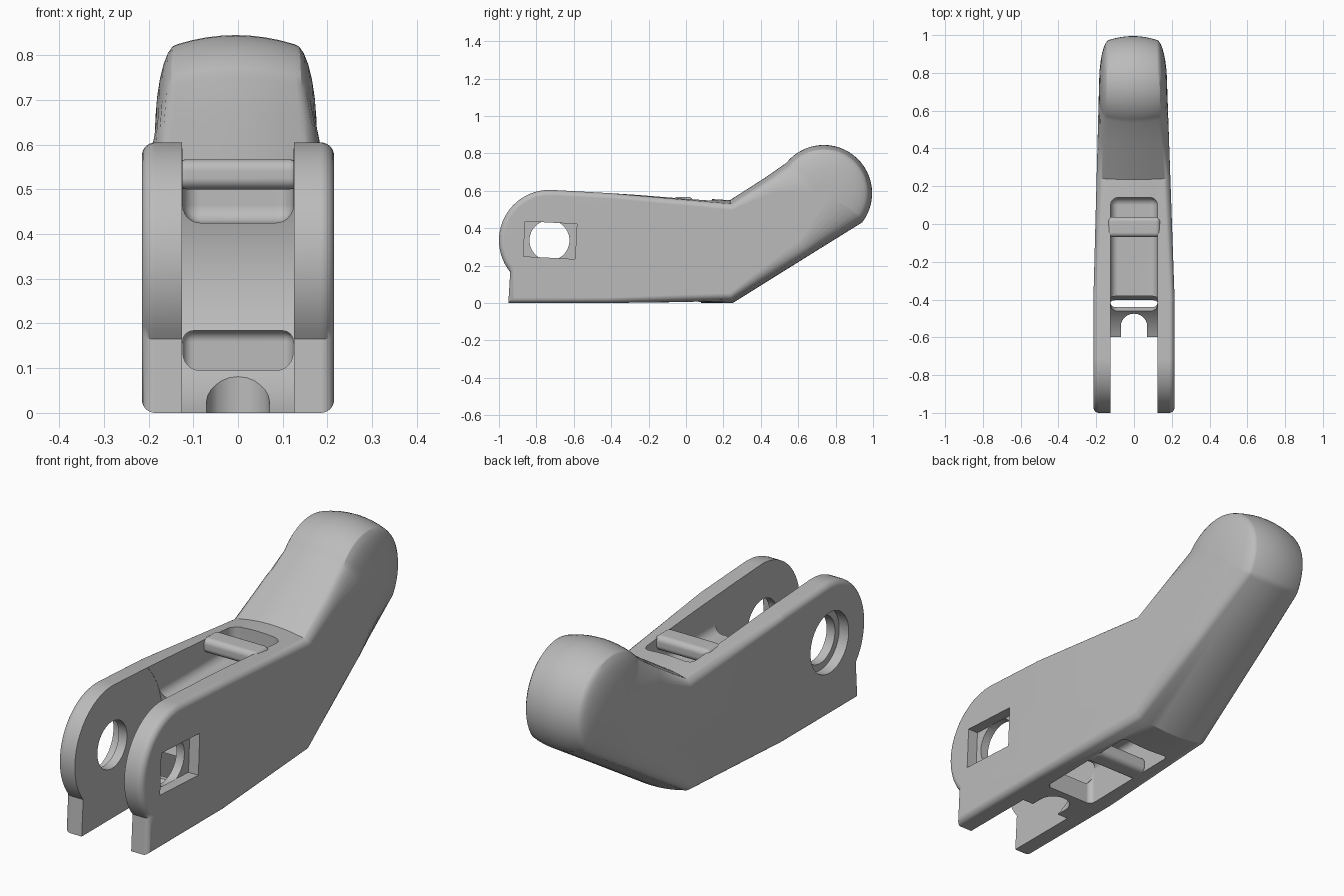
import bpy, bmesh, math
from mathutils import Vector, Matrix

if "Cube" in bpy.data.objects:
    bpy.data.objects.remove(bpy.data.objects["Cube"])

grey = bpy.data.materials.new("plain_grey")
grey.use_nodes = True
grey.diffuse_color = (0.5, 0.5, 0.5, 1)
grey.node_tree.nodes["Principled BSDF"].inputs["Base Color"].default_value = (0.5, 0.5, 0.5, 1)

HALF = 0.215              # half width at the fork
PIVOT = (-0.73, 0.335)    # pin axis in y, z
KNOB = (0.737, 0.587)     # centre of the rounded tip


def make(name, bm):
    bmesh.ops.recalc_face_normals(bm, faces=bm.faces)
    mesh = bpy.data.meshes.new(name)
    bm.to_mesh(mesh)
    bm.free()
    mesh.materials.append(grey)
    ob = bpy.data.objects.new(name, mesh)
    bpy.context.collection.objects.link(ob)
    return ob


def arc(centre, r, a0, a1, n):
    angles = [math.radians(a0 + (a1 - a0) * i / n) for i in range(n + 1)]
    return [(centre[0] + r * math.cos(a), centre[1] + r * math.sin(a)) for a in angles]


def box(name, lo, hi, bevel=0.0, tilt=0.0):
    bm = bmesh.new()
    lo, hi = Vector(lo), Vector(hi)
    bmesh.ops.create_cube(bm, size=1)
    bmesh.ops.scale(bm, vec=hi - lo, verts=bm.verts)
    if bevel:
        bmesh.ops.bevel(bm, geom=bm.edges[:], offset=bevel, segments=6,
                        profile=0.5, affect='EDGES')
    bmesh.ops.rotate(bm, matrix=Matrix.Rotation(tilt, 3, 'X'), verts=bm.verts)
    bmesh.ops.translate(bm, vec=(lo + hi) / 2, verts=bm.verts)
    return make(name, bm)


def prism(name, outline, x0, x1):
    bm = bmesh.new()
    face = bm.faces.new([bm.verts.new((x0, y, z)) for y, z in outline])
    ext = bmesh.ops.extrude_face_region(bm, geom=[face])
    moved = [v for v in ext["geom"] if isinstance(v, bmesh.types.BMVert)]
    bmesh.ops.translate(bm, vec=(x1 - x0, 0, 0), verts=moved)
    return make(name, bm)


# Side outline: (y, z), rounding depth, rounding width, crown
small, grip, tip = (0.03, 0.03, 0.0), (0.035, 0.045, 0.018), (0.2, 0.06, 0.02)
mid = (0.075, 0.055, 0.02)
outline = [((-0.95, 0), small), ((-0.4, 0), small), ((0.25, 0), grip), ((0.66, 0.256), mid)]
outline += [(p, tip) for p in arc(KNOB, 0.258, -37, 141, 28)]
outline += [((0.42, 0.668), mid), ((0.235, 0.55), grip), ((-0.4, 0.587), small)]
outline += [(p, small) for p in arc(PIVOT, 0.27, 86, 219, 24)]


def inward(i):
    p = [Vector(outline[(i + k) % len(outline)][0]) for k in (-1, 0, 1)]
    d0, d1 = (p[1] - p[0]).normalized(), (p[2] - p[1]).normalized()
    n0, n1 = Vector((-d0.y, d0.x)), Vector((-d1.y, d1.x))
    return (n0 + n1) / (1 + n0.dot(n1))


# Cross-sections: crowned middle, quarter-round at both sides
half = [("core", k / 4) for k in range(5)] + [("round", k / 7) for k in range(1, 8)]
sections = [(-1, s) for s in reversed(half[1:])] + [(1, s) for s in half]

bm = bmesh.new()
rings = []
for side, (kind, t) in sections:
    ring = []
    for i, (p, (depth, width, crown)) in enumerate(outline):
        if kind == "core":
            x, inset = (HALF - width) * t, crown * t * t
        else:
            a = t * math.pi / 2
            x = HALF - width + width * math.sin(a)
            inset = crown + depth * (1 - math.cos(a))
        q = Vector(p) + inward(i) * inset
        ring.append(bm.verts.new((side * x, q.x, q.y)))
    rings.append(ring)
for a, b in zip(rings, rings[1:]):
    for i in range(len(a)):
        j = (i + 1) % len(a)
        bm.faces.new((a[i], a[j], b[j], b[i]))
bm.faces.new(rings[0])
bm.faces.new(rings[-1])
# Taper towards the tip
bmesh.ops.bisect_plane(bm, geom=bm.verts[:] + bm.edges[:] + bm.faces[:],
                       plane_co=(0, -0.4, 0), plane_no=(0, 1, 0))
for v in bm.verts:
    t = max(0, (v.co.y + 0.4) / 1.4)
    v.co.x = v.co.x * (1 - 0.2 * t) - 0.006 * t
body = make("lever_body", bm)

# Cutters for the fork gap, strap channels and pin holes
W = 0.124
fork = [(-1.2, -0.2), (PIVOT[0], -0.2)] + arc(PIVOT, 0.36, -90, 90, 48) + [(PIVOT[0], 0.9), (-1.2, 0.9)]
cutters = [
    prism("fork_gap", fork, -0.125, 0.125),
    box("top_channel", (-W, -0.7, 0.425), (W, 0.14, 0.9), 0.04),
    box("bottom_pocket", (-W, -0.44, -0.3), (W, 0.08, 0.184), 0.025),
    box("lower_tunnel", (-W + 0.001, -0.75, 0.095), (W - 0.001, -0.25, 0.183), 0.038),
    box("lip_notch", (-0.07, -0.8, -0.2), (0.07, -0.475, 0.2), 0.068),
    box("nut_recess", (0.165, -0.865, 0.242), (0.3, -0.588, 0.43), 0, math.radians(-3)),
    prism("pin_hole", arc(PIVOT, 0.107, 0, 354.375, 63), -0.3, 0.166),
    prism("head_recess", arc(PIVOT, 0.138, 0, 354.375, 63), -0.3, -0.167),
]
bpy.context.view_layer.objects.active = body
for cutter in cutters:
    cutter.hide_render = True
    mod = body.modifiers.new(cutter.name, 'BOOLEAN')
    mod.operation, mod.solver, mod.object = 'DIFFERENCE', 'EXACT', cutter
    bpy.ops.object.modifier_apply(modifier=mod.name)
    bpy.data.objects.remove(cutter)

# Strap bars bridging the channels
bars = [box("upper_strap_bar", (-0.14, -0.07, 0.5), (0.14, 0.038, 0.567), 0.025),
        box("lower_strap_bar", (-0.14, -0.17, 0.002), (0.14, -0.075, 0.075), 0.025)]

for ob in [body] + bars:
    bpy.ops.object.select_all(action='DESELECT')
    ob.select_set(True)
    bpy.context.view_layer.objects.active = ob
    bpy.ops.object.shade_smooth_by_angle(angle=math.radians(30))
    mod = ob.modifiers.new("even_shading", 'WEIGHTED_NORMAL')
    mod.keep_sharp = True
